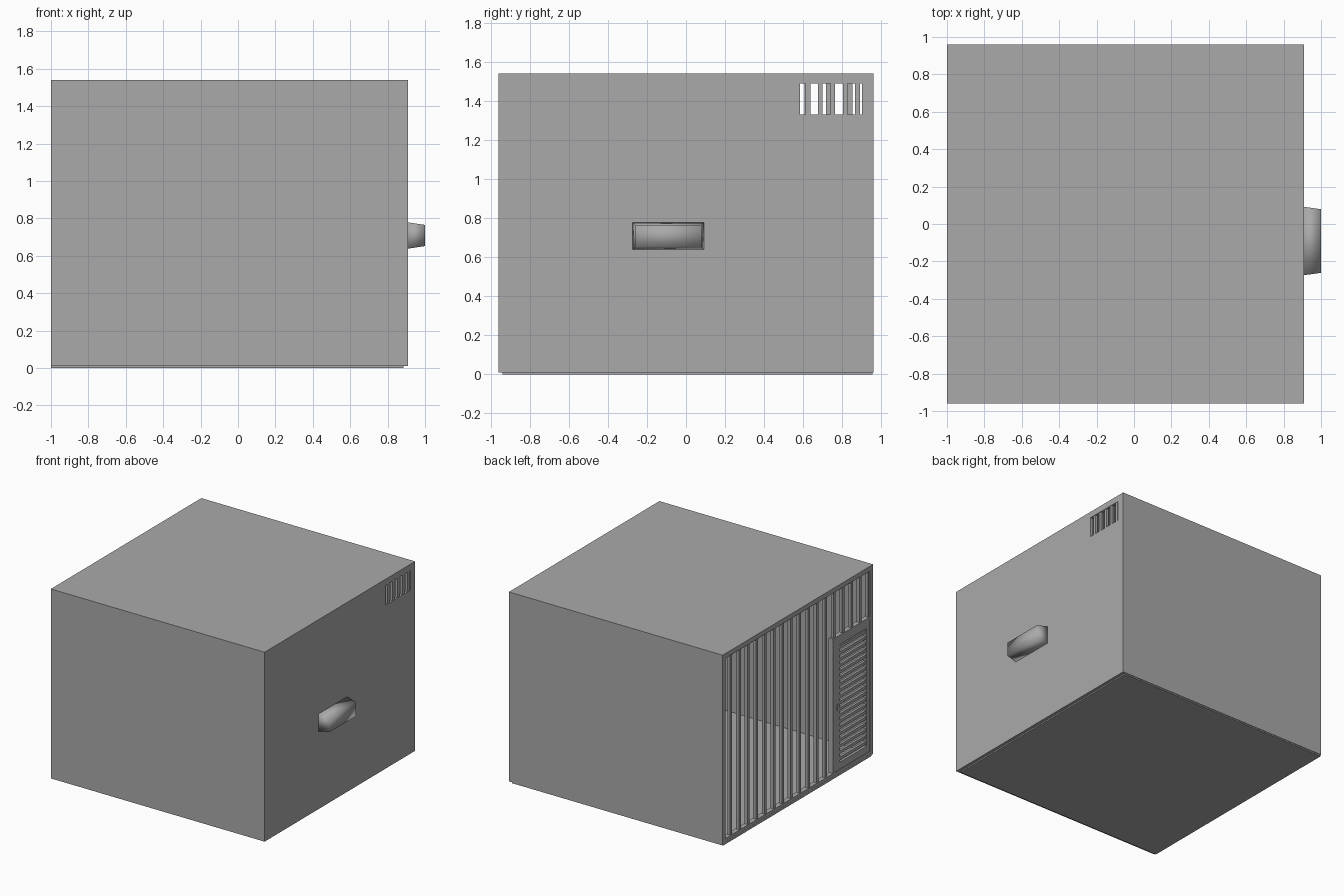
import bpy
import bmesh
from mathutils import Vector

if "Cube" in bpy.data.objects:
    bpy.data.objects.remove(bpy.data.objects["Cube"])

grey = bpy.data.materials.new("concrete_grey")
grey.use_nodes = True
colour = (0.4, 0.4, 0.4, 1)
grey.diffuse_color = colour
grey.node_tree.nodes["Principled BSDF"].inputs["Base Color"].default_value = colour


def add_object(name, bm):
    mesh = bpy.data.meshes.new(name)
    bmesh.ops.recalc_face_normals(bm, faces=bm.faces)
    bm.to_mesh(mesh)
    bm.free()
    mesh.materials.append(grey)
    obj = bpy.data.objects.new(name, mesh)
    bpy.context.scene.collection.objects.link(obj)
    return obj


def add_box(bm, x, y, z):
    """Add a box spanning the (low, high) pair on each axis."""
    verts = bmesh.ops.create_cube(bm, size=1)["verts"]
    for v in verts:
        v.co = Vector([s[0] if c < 0 else s[1] for c, s in zip(v.co, (x, y, z))])
    return verts


def boxes(name, *spans):
    bm = bmesh.new()
    for span in spans:
        add_box(bm, *span)
    return add_object(name, bm)


def cut(target, cutter):
    mod = target.modifiers.new("cut", "BOOLEAN")
    mod.operation = "DIFFERENCE"
    mod.solver = "EXACT"
    mod.object = cutter
    cutter.hide_render = True
    cutter.hide_viewport = True


# Room shell: hollow, open at the barred side, with a small high window
shell = boxes("room_shell", ((-1, 0.91), (-0.96, 0.96), (0.01, 1.54)))
cut(shell, boxes("interior_cutter", ((-1.2, 0.885), (-0.94, 0.94), (-0.1, 1.52))))
window_y, window_z = (0.583, 0.903), (1.33, 1.49)
cut(shell, boxes("window_cutter", ((0.8, 1), window_y, window_z)))

# Floor slab
boxes("floor", ((-1, 0.885), (-0.94, 0.955), (0, 0.02)))

# Window bars
boxes("window_bars", *[
    ((0.887, 0.907), (y - 0.012, y + 0.012), window_z)
    for y in [0.625 + 0.0635 * i for i in range(5)]])

# Tapered wall box
bm = bmesh.new()
for v in add_box(bm, (0.9, 1), (-0.275, 0.093), (0.637, 0.78)):
    if v.co.x > 0.95:
        v.co.y += 0.014 if v.co.y < 0 else -0.014
        v.co.z += 0.015 if v.co.z < 0.7 else -0.015
wall_box = add_object("wall_box", bm)
for face in wall_box.data.polygons:
    face.use_smooth = True

# Frame around the open side
depth = (-0.999, -0.96)
boxes("bar_frame",
      (depth, (-0.94, -0.92), (0.02, 1.52)),
      (depth, (0.92, 0.94), (0.02, 1.52)),
      (depth, (-0.92, 0.92), (0.02, 0.045)),
      (depth, (-0.92, 0.92), (1.5, 1.52)))

# Vertical bars, shortened above the door
door_y, door_top = (-0.92, -0.47), 1.11
bars = []
for i in range(17):
    y = 0.84 - 0.11 * i
    low = door_top if y < door_y[1] + 0.02 else 0.04
    bars.append(((-0.992, -0.967), (y - 0.013, y + 0.013), (low, 1.505)))
boxes("cell_bars", *bars)

# Door frame and door leaf
boxes("door_frame",
      (depth, (door_y[1], door_y[1] + 0.02), (0.045, door_top + 0.02)),
      (depth, (door_y[0], door_y[1]), (door_top, door_top + 0.02)))
leaf = (-0.995, -0.965)
inner_y, inner_z = (-0.885, -0.545), (0.1, 1.05)
boxes("door_leaf",
      (leaf, (door_y[0], inner_y[0]), (0.045, door_top)),
      (leaf, (inner_y[1], door_y[1]), (0.045, door_top)),
      (leaf, inner_y, (0.045, inner_z[0])),
      (leaf, inner_y, (inner_z[1], door_top)))

# Horizontal door slats
count = 19
step = (inner_z[1] - inner_z[0]) / count
boxes("door_slats", *[
    ((-0.99, -0.97), inner_y, (z - 0.012, z + 0.012))
    for z in [inner_z[0] + step * (i + 0.5) for i in range(count)]])

# Door lock plate
boxes("door_lock", ((-0.999, -0.994), (-0.525, -0.505), (0.53, 0.58)))
